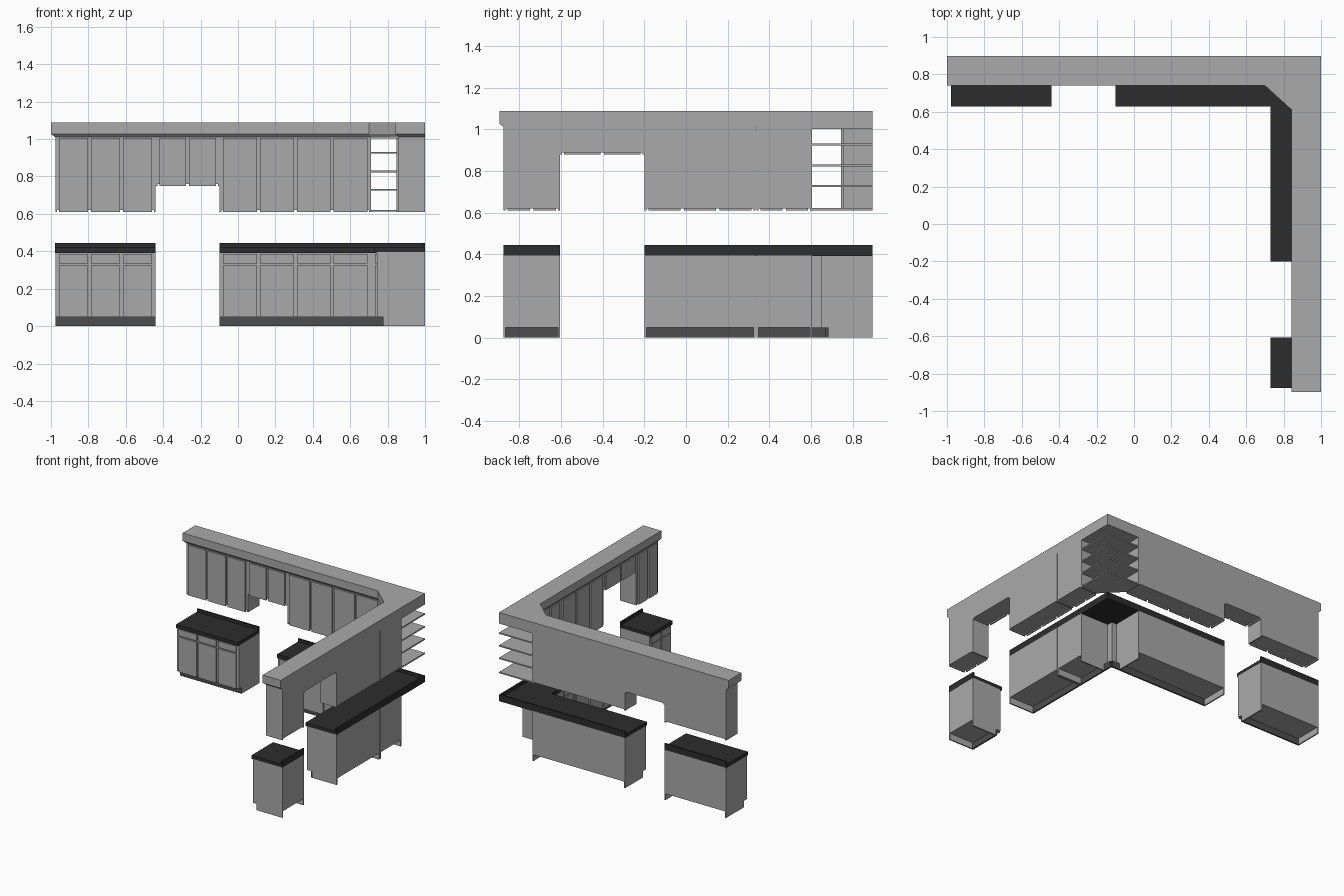
import bpy
import bmesh

cube = bpy.data.objects.get("Cube")
if cube:
    bpy.data.objects.remove(cube, do_unlink=True)


def material(name, value):
    m = bpy.data.materials.new(name)
    m.use_nodes = True
    color = (value, value, value, 1)
    m.diffuse_color = color
    m.node_tree.nodes["Principled BSDF"].inputs["Base Color"].default_value = color
    return m


GREY = material("cabinet grey", 0.40)
DARK = material("countertop charcoal", 0.026)
TOE = material("toe kick dark grey", 0.075)

BACK = 0.897      # rear plane of the back run
SIDE = 1.0        # rear plane of the side run
UPPER, BASE = 0.142, 0.258
COUNTER, CORNICE = 0.27, 0.157
TOE_DEPTH, DOOR = 0.224, 0.01


def prism(name, top, z0, z1, mat, bottom=None):
    """Extruded plan outline, optionally with a different lower outline."""
    bm = bmesh.new()
    low = [bm.verts.new((x, y, z0)) for x, y in (bottom or top)]
    high = [bm.verts.new((x, y, z1)) for x, y in top]
    bm.faces.new(low)
    bm.faces.new(high)
    for i in range(len(top)):
        j = (i + 1) % len(top)
        bm.faces.new((low[i], low[j], high[j], high[i]))
    bmesh.ops.recalc_face_normals(bm, faces=bm.faces)
    mesh = bpy.data.meshes.new(name)
    bm.to_mesh(mesh)
    bm.free()
    mesh.materials.append(mat)
    ob = bpy.data.objects.new(name, mesh)
    bpy.context.collection.objects.link(ob)
    return ob


def plan(run, s, d):
    """Position along a run and depth from its rear, as x and y."""
    return (s, BACK - d) if run == "back" else (SIDE - d, s)


def block(name, run, s0, s1, d0, d1, z0, z1, mat=GREY):
    pts = [plan(run, s, d) for s, d in ((s0, d0), (s1, d0), (s1, d1), (s0, d1))]
    return prism(run + "_" + name, pts, z0, z1, mat)


def fronts(name, run, s0, s1, depth, z0, z1, count):
    """Evenly spaced overlay doors or drawers."""
    margin, gap = 0.019, 0.016
    width = (s1 - s0 - 2 * margin - gap * (count - 1)) / count
    for i in range(count):
        a = s0 + margin + i * (width + gap)
        block(name, run, a, a + width, depth, depth + DOOR, z0, z1)


def upper_cabinet(run, s0, s1, z0, count):
    block("upper_carcass", run, s0, s1, 0, UPPER, z0 + 0.01, 1.015)
    for a in (s0, s1 - 0.01):
        block("upper_side_lip", run, a, a + 0.01, 0, UPPER, z0, z0 + 0.01)
    fronts("upper_door", run, s0, s1, UPPER, z0, 1.005, count)


def base_cabinet(run, s0, s1, count, toe_end=None):
    block("base_carcass", run, s0, s1, 0, BASE, 0.05, 0.395)
    for a in (s0, s1 - 0.01):
        block("base_side_foot", run, a, a + 0.01, 0, TOE_DEPTH - 0.002, 0, 0.05)
    block("toe_kick", run, s0, toe_end or s1, TOE_DEPTH - 0.012, TOE_DEPTH, 0, 0.05, TOE)
    fronts("base_door", run, s0, s1, BASE, 0.05, 0.325, count)
    fronts("drawer_front", run, s0, s1, BASE, 0.335, 0.385, count)


# Wall cabinets: run, start, end, underside, doors
for spec in (("back", -0.977, -0.44, 0.61, 3),
             ("back", -0.44, -0.098, 0.75, 2),
             ("back", -0.098, 0.711, 0.61, 4),
             ("side", -0.876, -0.606, 0.61, 2),
             ("side", -0.606, -0.2, 0.88, 2),
             ("side", -0.2, 0.334, 0.61, 3),
             ("side", 0.338, 0.605, 0.61, 2)):
    upper_cabinet(*spec)

# Floor cabinets: run, start, end, doors, end of toe kick
for spec in (("back", -0.977, -0.44, 3),
             ("back", -0.098, 0.711, 4, 0.776),
             ("side", -0.876, -0.606, 2),
             ("side", -0.2, 0.334, 3),
             ("side", 0.338, 0.605, 2, 0.673)):
    base_cabinet(*spec)

# Corner fillers between the two floor runs
block("corner_filler", "back", 0.711, 0.752, BASE - 0.012, BASE, 0.05, 0.395)
block("corner_filler", "side", 0.605, 0.64, BASE - 0.012, BASE, 0.05, 0.395)

# Countertops with a raised rear lip
block("countertop", "back", -0.978, -0.44, 0, COUNTER, 0.392, 0.42, DARK)
block("countertop", "side", -0.876, -0.606, 0, COUNTER, 0.392, 0.42, DARK)
inner_x, inner_y = SIDE - COUNTER, BACK - COUNTER
prism("corner_countertop",
      [(-0.098, BACK), (SIDE, BACK), (SIDE, -0.2), (inner_x, -0.2),
       (inner_x, inner_y), (-0.098, inner_y)], 0.392, 0.42, DARK)
for run, s0, s1 in (("back", -0.978, -0.44), ("back", -0.098, SIDE),
                    ("side", -0.876, -0.606), ("side", -0.2, BACK - 0.012)):
    block("backsplash", run, s0, s1, 0, 0.012, 0.42, 0.444, DARK)

# Open corner shelves with a diagonal front
shelf = [(0.711, BACK), (SIDE, BACK), (SIDE, 0.605),
         (SIDE - UPPER, 0.605), (0.711, BACK - UPPER)]
for z in (0.612, 0.724, 0.822, 0.922, 1.003):
    prism("corner_shelf", shelf, z, z + 0.01, GREY)


# Cornice with a chamfered underside
def cornice_outline(depth, inset):
    return [(-1 + inset, BACK), (SIDE, BACK), (SIDE, -BACK + inset),
            (SIDE - depth, -BACK + inset), (SIDE - depth, 0.61),
            (0.70, BACK - depth), (-1 + inset, BACK - depth)]


outer = cornice_outline(CORNICE, 0)
prism("cornice", outer, 1.028, 1.09, GREY)
prism("cornice_chamfer", outer, 1.012, 1.028, GREY, cornice_outline(UPPER, 0.02))
